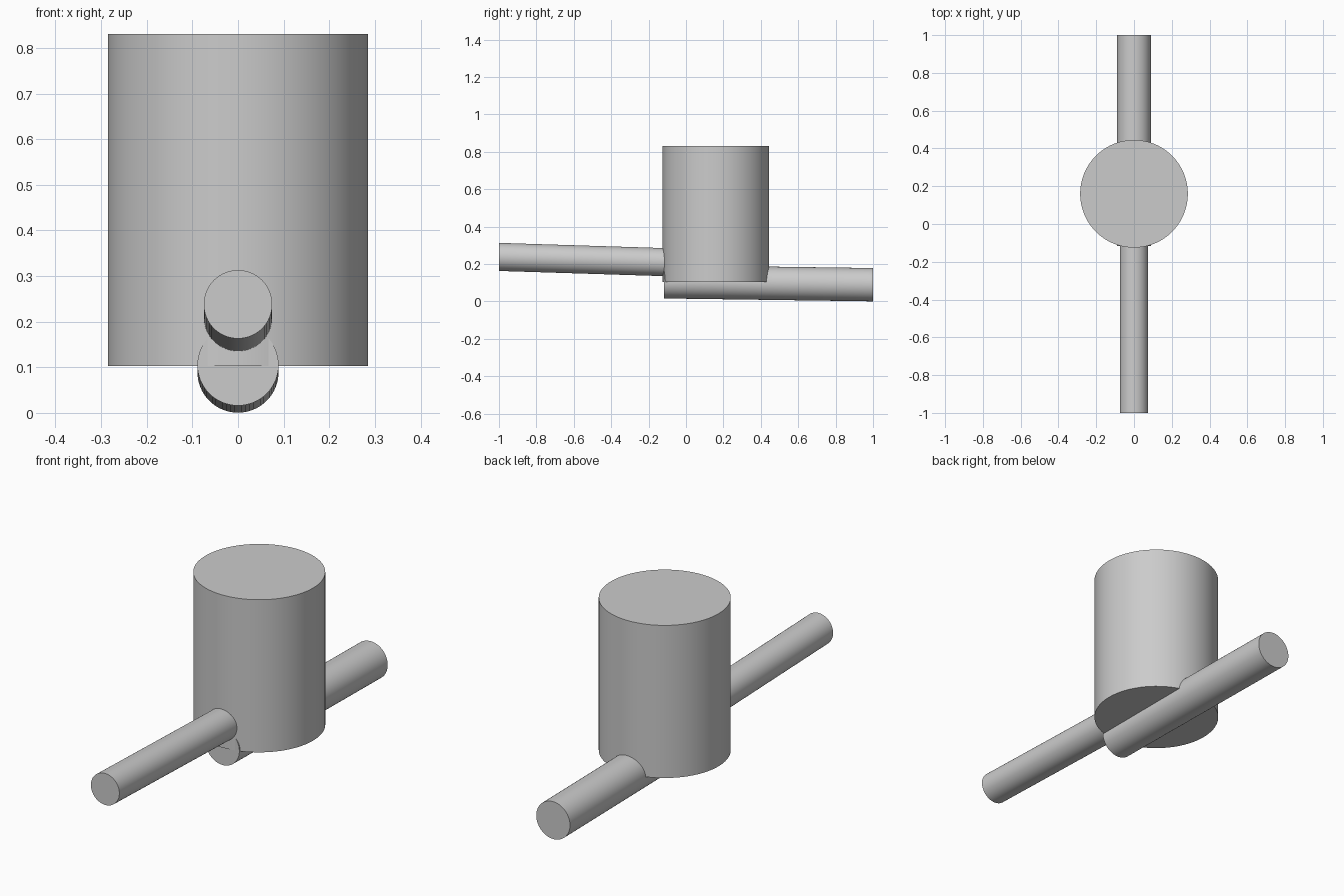
import bpy
import math
from mathutils import Vector

cube = bpy.data.objects.get("Cube")
if cube:
    bpy.data.objects.remove(cube, do_unlink=True)

grey = bpy.data.materials.new("plain grey")
grey.use_nodes = True
colour = (0.6, 0.6, 0.6, 1)
grey.diffuse_color = colour
grey.node_tree.nodes["Principled BSDF"].inputs["Base Color"].default_value = colour


def finish(obj, name):
    obj.name = name
    obj.data.materials.append(grey)
    bpy.ops.object.shade_smooth_by_angle(angle=math.radians(35))


def pipe(name, radius, start, end):
    """Sloping pipe along y, sheared so both ends stay vertical."""
    start, end = Vector(start), Vector(end)
    bpy.ops.mesh.primitive_cylinder_add(vertices=64, radius=radius, depth=1)
    obj = bpy.context.object
    for v in obj.data.vertices:
        centre = start.lerp(end, v.co.z + 0.5)
        v.co = centre + Vector((v.co.x, 0, -v.co.y))
    obj.data.update()
    finish(obj, name)


# Upright tank
bottom, top = 0.103, 0.83
bpy.ops.mesh.primitive_cylinder_add(
    vertices=96, radius=0.285, depth=top - bottom,
    location=(0, 0.16, (bottom + top) / 2))
finish(bpy.context.object, "tank")

# Front pipe, sloping down into the tank wall
pipe("front_pipe", 0.075, (0, -1, 0.238), (0, -0.08, 0.209))

# Rear pipe, running under the tank and sloping down to the back
pipe("rear_pipe", 0.089, (0, -0.117, 0.105), (0, 1, 0.0895))
